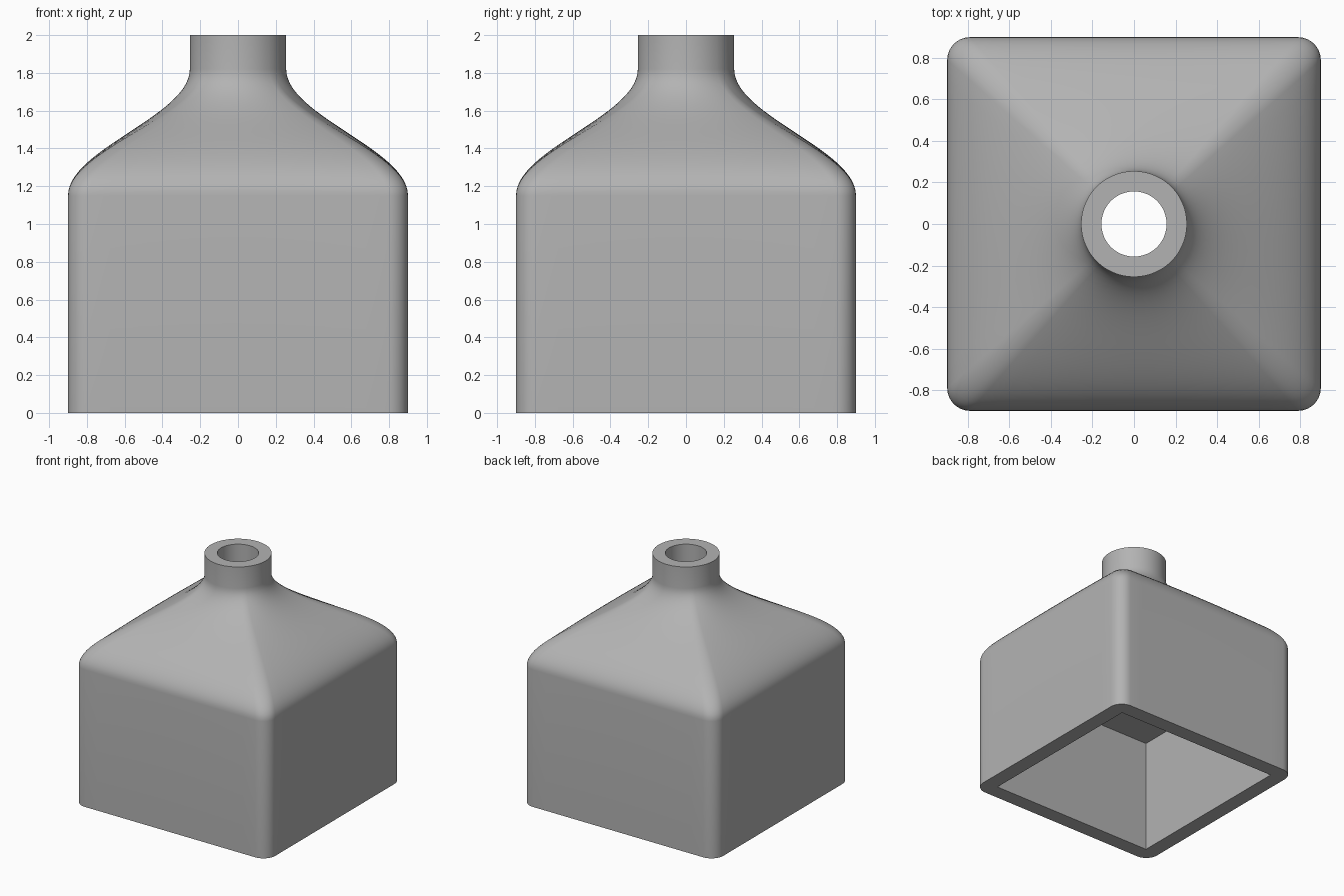
import bpy
import bmesh
import math

if "Cube" in bpy.data.objects:
    bpy.data.objects.remove(bpy.data.objects["Cube"], do_unlink=True)

HALF, CORNER = 0.90, 0.11        # outer body half width and corner radius
CAVITY, CEILING = 0.77, 0.97     # inner cavity half width and height
NECK, BORE = 0.255, 0.157        # neck outer and inner radius
SHOULDER, COLLAR, TOP = 1.15, 1.82, 2.0
SIDE_STEPS, ARC_STEPS, LOFT_STEPS = 14, 8, 28
PULL = 0.74                      # strength of the vertical end tangents

grey = bpy.data.materials.new("plain_grey")
grey.use_nodes = True
colour = (0.45, 0.45, 0.45, 1)
grey.diffuse_color = colour
grey.node_tree.nodes["Principled BSDF"].inputs["Base Color"].default_value = colour


def outline():
    """Rounded square points, each paired with its matching circle angle."""
    flat = HALF - CORNER
    arc = CORNER * math.pi / 2
    spread = math.pi / 2 * arc / (2 * flat + arc)   # circle share of a corner
    quarter = []
    for i in range(SIDE_STEPS):
        f = i / SIDE_STEPS
        angle = (f - 0.5) * (math.pi / 2 - spread)
        quarter.append((HALF, flat * (2 * f - 1), angle))
    for i in range(ARC_STEPS):
        f = i / ARC_STEPS
        a = f * math.pi / 2
        quarter.append((flat + CORNER * math.cos(a), flat + CORNER * math.sin(a),
                        math.pi / 4 + (f - 0.5) * spread))
    points = []
    for q in range(4):
        turn = q * math.pi / 2
        c, s = round(math.cos(turn)), round(math.sin(turn))
        points += [(x * c - y * s, x * s + y * c, a + turn) for x, y, a in quarter]
    return points


base = outline()


def circle(radius, z):
    return [(radius * math.cos(a), radius * math.sin(a), z) for _, _, a in base]


def square(half, z):
    return [(max(-half, min(half, x)), max(-half, min(half, y)), z) for x, y, _ in base]


def blend(t):
    """Shoulder section, leaving the body and meeting the neck vertically."""
    w = t * t * (3 - 2 * t)
    z = SHOULDER + (COLLAR - SHOULDER) * w + PULL * (t * (1 - t) ** 2 - t * t * (1 - t))
    return [(x + (NECK * math.cos(a) - x) * w, y + (NECK * math.sin(a) - y) * w, z)
            for x, y, a in base]


# Outer body, shoulder and neck, then the bore and cavity back to the bottom rim
sections = [[(x, y, 0) for x, y, _ in base]]
sections += [blend(i / LOFT_STEPS) for i in range(LOFT_STEPS + 1)]
sections += [circle(NECK, TOP), circle(BORE, TOP), circle(BORE, CEILING),
             square(CAVITY, CEILING), square(CAVITY, 0)]

bm = bmesh.new()
rings = [[bm.verts.new(p) for p in section] for section in sections]
n = len(base)
for k, ring in enumerate(rings):
    above = rings[(k + 1) % len(rings)]
    for i in range(n):
        j = (i + 1) % n
        bm.faces.new((ring[i], ring[j], above[j], above[i]))
bmesh.ops.remove_doubles(bm, verts=bm.verts, dist=0.0001)
bmesh.ops.recalc_face_normals(bm, faces=bm.faces)

mesh = bpy.data.meshes.new("square_hood")
bm.to_mesh(mesh)
bm.free()
mesh.materials.append(grey)
hood = bpy.data.objects.new("square_hood", mesh)
bpy.context.collection.objects.link(hood)

# Smooth curves with crisp rims
bpy.ops.object.select_all(action="DESELECT")
hood.select_set(True)
bpy.context.view_layer.objects.active = hood
bpy.ops.object.shade_smooth_by_angle(angle=math.radians(35))
